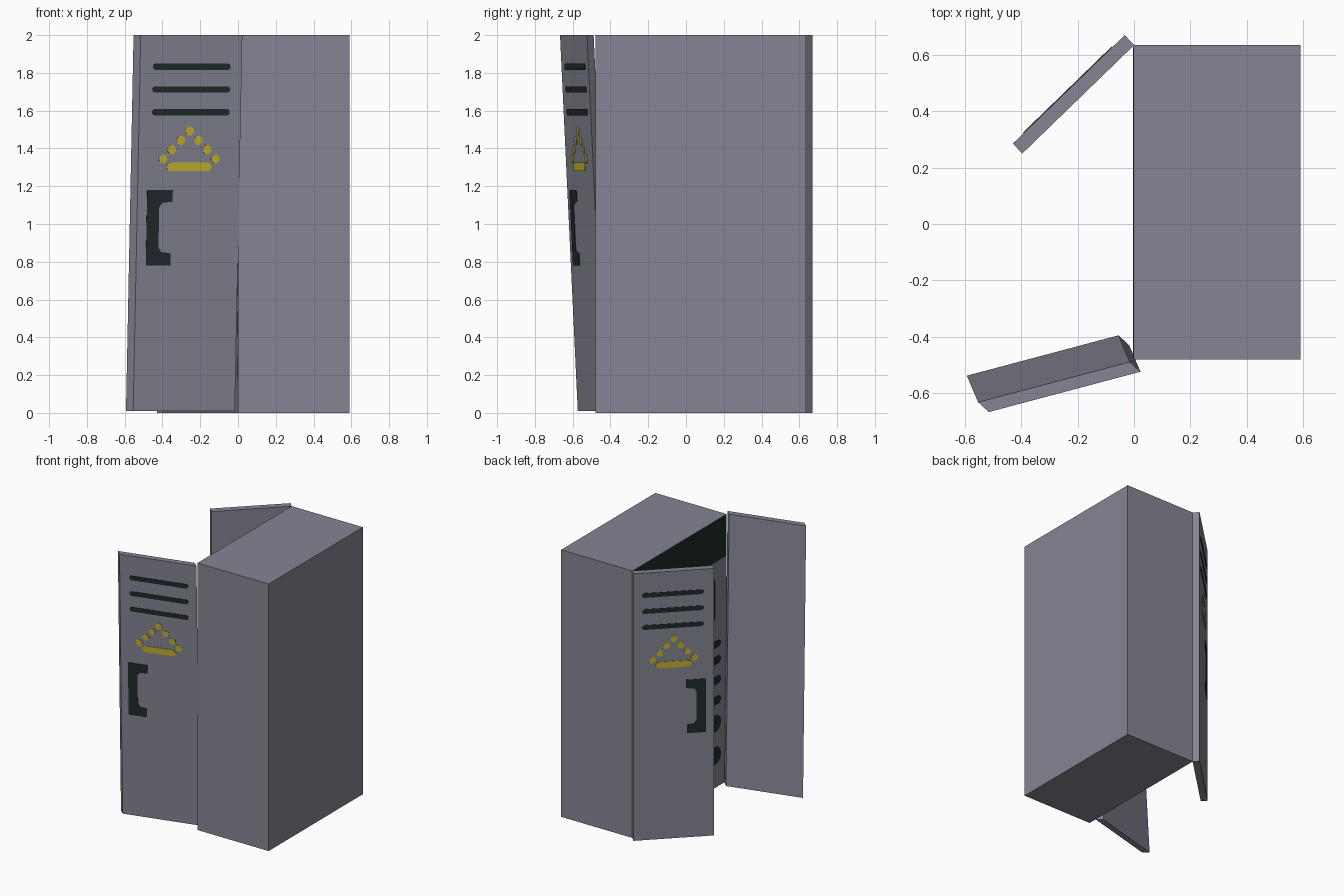
import bpy, bmesh, math
from mathutils import Vector

if "Cube" in bpy.data.objects:
    bpy.data.objects.remove(bpy.data.objects["Cube"])


def material(name, rgb):
    m = bpy.data.materials.new(name)
    m.diffuse_color = (*rgb, 1)
    m.use_nodes = True
    m.node_tree.nodes["Principled BSDF"].inputs["Base Color"].default_value = m.diffuse_color
    return m


GREY = material("locker grey", (0.235, 0.235, 0.295))
DARK = material("dark green black", (0.014, 0.024, 0.023))
YELLOW = material("warning yellow", (0.56, 0.45, 0.03))


def finish(bm, name, mat):
    bmesh.ops.recalc_face_normals(bm, faces=bm.faces)
    me = bpy.data.meshes.new(name)
    bm.to_mesh(me)
    bm.free()
    me.materials.append(mat)
    ob = bpy.data.objects.new(name, me)
    bpy.context.collection.objects.link(ob)
    return ob


def prism(name, bottom, top, mat):
    """Closed solid between two matching loops of points."""
    bm = bmesh.new()
    a = [bm.verts.new(p) for p in bottom]
    b = [bm.verts.new(p) for p in top]
    bm.faces.new(a[::-1])
    bm.faces.new(b)
    n = len(a)
    for i in range(n):
        bm.faces.new((a[i], a[(i + 1) % n], b[(i + 1) % n], b[i]))
    return finish(bm, name, mat)


def pill(u0, u1, z0, z1, seg=6):
    """Rounded bar outline in face coordinates."""
    w, h = u1 - u0, z1 - z0
    r = min(w, h) / 2
    pts = []
    for cx, cz, start in ((u1 - r, z1 - r, 0), (u0 + r, z1 - r, 90),
                          (u0 + r, z0 + r, 180), (u1 - r, z0 + r, 270)):
        for i in range(seg):
            a = math.radians(start + 90 * (i + 0.5) / seg)
            pts.append((cx + r * math.cos(a), cz + r * math.sin(a)))
    return pts


def plate(name, outline, place, normal, mat):
    low = [place(u, z) - normal * 0.001 for u, z in outline]
    prism(name, low, [p + normal * 0.004 for p in low], mat)


def rect(u0, u1, z0, z1):
    return [(u0, z0), (u1, z0), (u1, z1), (u0, z1)]


# Cabinet body
X0, X1, Y0, Y1 = 0.0, 0.59, -0.48, 0.635
base = [(X0, Y0), (X1, Y0), (X1, Y1), (X0, Y1)]
prism("cabinet_body", [(x, y, 0) for x, y in base], [(x, y, 2) for x, y in base], GREY)

# Painted interior on the open side: dark upper bay, rows of dark slots below
inside = lambda y, z: Vector((X0, y, z))
left = Vector((-1, 0, 0))
plate("interior_upper_bay", rect(Y0 + 0.005, Y1 - 0.005, 1.69, 1.995), inside, left, DARK)
mid = (Y0 + Y1) / 2
for s in (-1, 1):
    for c in (0.14, 0.35):
        span = sorted((mid + s * (c - 0.07), mid + s * (c + 0.07)))
        plate("interior_tall_slot", pill(*span, 1.22, 1.6), inside, left, DARK)
for z, h in ((1.07, 0.05), (0.95, 0.06), (0.80, 0.06), (0.65, 0.06), (0.48, 0.12), (0.24, 0.13)):
    plate("interior_shelf_slot", pill(Y0 + 0.07, Y1 - 0.07, z - h / 2, z + h / 2), inside, left, DARK)


def door(tag, hinge, free, thick, lean, z0):
    """Door from outer bottom edge points, thickness offset and lean of the top."""
    h, f, t, l = (Vector((*p, 0)) for p in (hinge, free, thick, lean))
    up = Vector((0, 0, 1))
    loop = [h, f, f + t, h + t]
    prism(tag + "_door", [p + up * z0 for p in loop], [p + l + up * 2 for p in loop], GREY)
    width = (f - h).length
    along = (f - h) / width
    normal = along.cross(up * (2 - z0) + l).normalized()
    if normal.dot(t) > 0:
        normal = -normal

    def place(u, z):
        return h + along * u + l * ((z - z0) / (2 - z0)) + up * z

    def put(part, outline, mat):
        plate(tag + "_" + part, outline, place, normal, mat)

    # Vent slots
    for z in (1.832, 1.712, 1.592):
        put("vent", pill(0.11 * width, 0.875 * width, z - 0.017, z + 0.017), DARK)
    # Warning triangle: dotted sides and a base bar
    c = 0.5 * width
    for i in range(4):
        for s in ((1,) if i == 0 else (-1, 1)):
            u, z = c + s * 0.048 * i, 1.492 - 0.049 * i
            put("warning_dot", pill(u - 0.023, u + 0.023, z - 0.024, z + 0.024), YELLOW)
    put("warning_bar", pill(c - 0.123, c + 0.123, 1.28, 1.326), YELLOW)
    # Bracket handle
    k = width
    put("handle", [(0.905 * k, 0.78), (0.905 * k, 1.18), (0.655 * k, 1.18), (0.655 * k, 1.118),
                   (0.755 * k, 1.112), (0.785 * k, 1.09), (0.785 * k, 0.875),
                   (0.755 * k, 0.85), (0.665 * k, 0.845), (0.665 * k, 0.78)], DARK)


# The front door hangs crooked, the back door stands upright
door("front", (-0.017, -0.43), (-0.555, -0.573), (-0.038, 0.035), (0.04, -0.094), 0.01)
door("back", (-0.033, 0.67), (-0.43, 0.285), (0.034, -0.035), (0, 0), 0.0)
